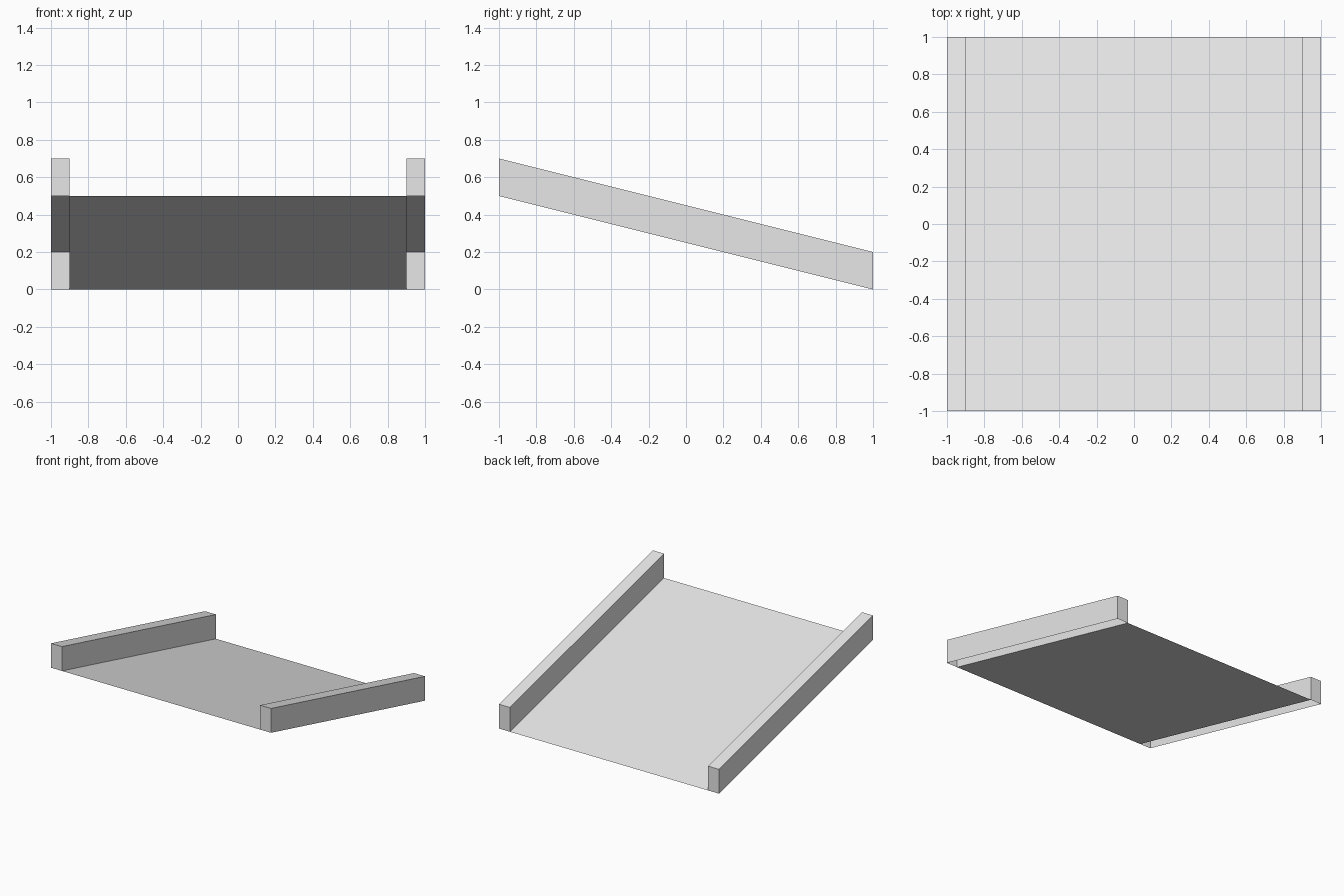
import bpy
import bmesh
from mathutils import Matrix

if "Cube" in bpy.data.objects:
    bpy.data.objects.remove(bpy.data.objects["Cube"], do_unlink=True)

HALF = 1.0          # half length and half width
RAIL_W = 0.1
RAIL_H = 0.2
RISE = 0.5          # height of the floor at the front edge

grey = bpy.data.materials.new("light_grey")
grey.use_nodes = True
colour = (0.8, 0.8, 0.8, 1)
grey.diffuse_color = colour
grey.node_tree.nodes["Principled BSDF"].inputs["Base Color"].default_value = colour


def finish(name, bm):
    """Slope the flat part down towards the back and add it to the scene."""
    for v in bm.verts:
        v.co.z += RISE * (HALF - v.co.y) / (2 * HALF)
    mesh = bpy.data.meshes.new(name)
    bm.to_mesh(mesh)
    bm.free()
    mesh.materials.append(grey)
    obj = bpy.data.objects.new(name, mesh)
    bpy.context.collection.objects.link(obj)


# Thin sloping floor between the rails
bm = bmesh.new()
bmesh.ops.create_grid(bm, x_segments=1, y_segments=1, size=HALF,
                      matrix=Matrix.Diagonal((HALF - RAIL_W, 1, 1, 1)))
finish("ramp_floor", bm)

# Hollow side rails, open underneath
for side, name in ((1, "left_rail"), (-1, "right_rail")):
    bm = bmesh.new()
    place = Matrix.Translation((side * (HALF - RAIL_W / 2), 0, RAIL_H / 2))
    bmesh.ops.create_cube(bm, size=1, matrix=place @ Matrix.Diagonal(
        (RAIL_W, 2 * HALF, RAIL_H, 1)))
    bm.normal_update()
    underside = [f for f in bm.faces if f.normal.z < -0.5]
    bmesh.ops.delete(bm, geom=underside, context="FACES_ONLY")
    finish(name, bm)
